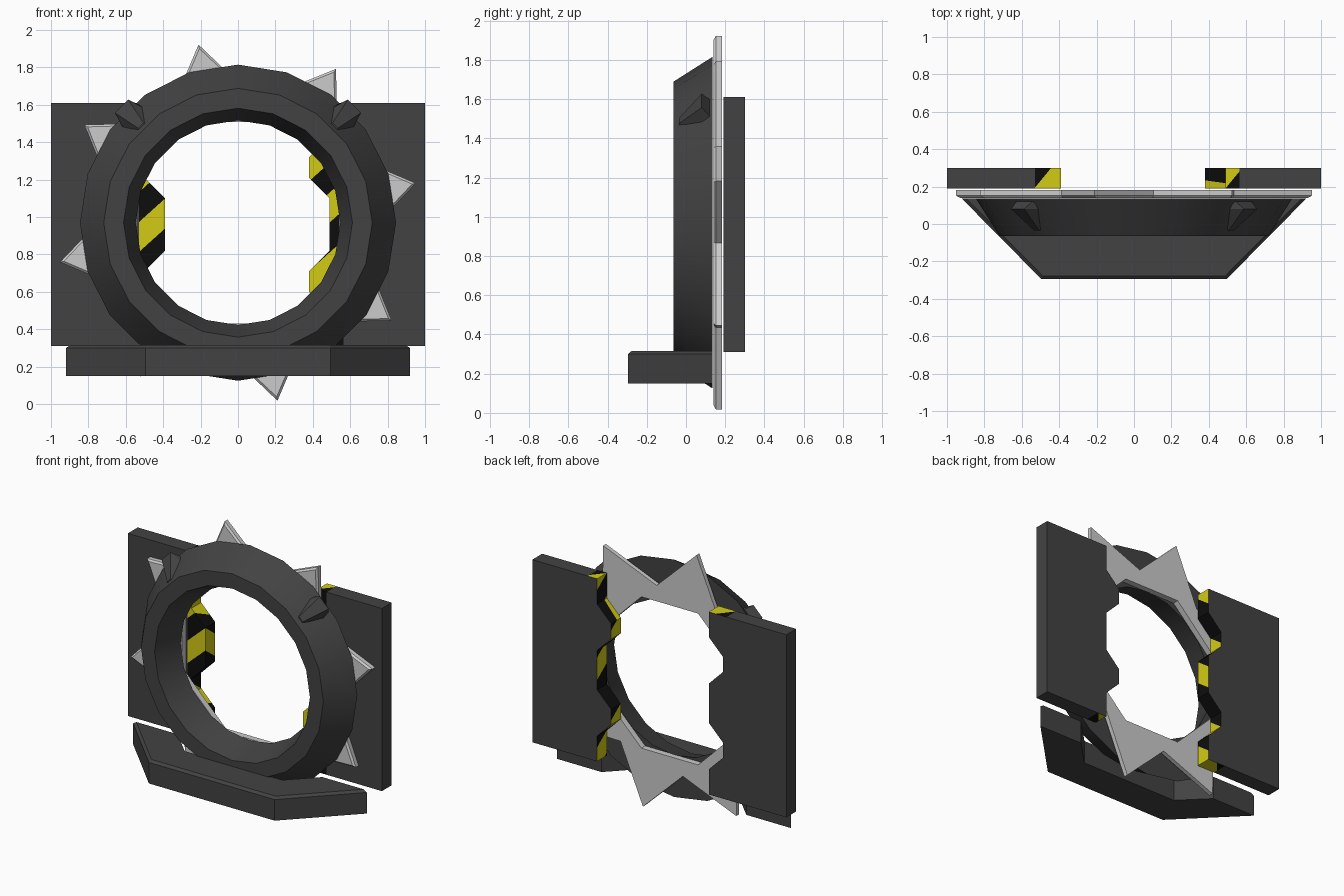
import bpy, bmesh
from math import cos, sin, radians, floor
from mathutils import Vector

if "Cube" in bpy.data.objects:
    bpy.data.objects.remove(bpy.data.objects["Cube"])

CENTRE_Z = 0.97


def material(name, r, g, b):
    m = bpy.data.materials.new(name)
    m.use_nodes = True
    m.diffuse_color = (r, g, b, 1)
    m.node_tree.nodes["Principled BSDF"].inputs["Base Color"].default_value = (r, g, b, 1)
    return m


dark = material("dark grey", 0.055, 0.055, 0.055)
steel = material("light steel", 0.6, 0.6, 0.6)
yellow = material("warning yellow", 0.65, 0.6, 0.008)
black = material("warning black", 0.004, 0.004, 0.004)


def loft(sections, closed=False):
    """Skin a list of equal-length point loops, capped or joined end to start."""
    bm = bmesh.new()
    loops = [[bm.verts.new(p) for p in s] for s in sections]
    pairs = list(zip(loops, loops[1:]))
    if closed:
        pairs.append((loops[-1], loops[0]))
    else:
        bm.faces.new(loops[0])
        bm.faces.new(loops[-1])
    n = len(loops[0])
    for a, b in pairs:
        for i in range(n):
            j = (i + 1) % n
            bm.faces.new((a[i], a[j], b[j], b[i]))
    bmesh.ops.recalc_face_normals(bm, faces=bm.faces)
    return bm


def finish(bm, name, *mats):
    mesh = bpy.data.meshes.new(name)
    bm.to_mesh(mesh)
    bm.free()
    for m in mats:
        mesh.materials.append(m)
    ob = bpy.data.objects.new(name, mesh)
    bpy.context.collection.objects.link(ob)
    return ob


def polar(r, deg, y):
    return (r * cos(radians(deg)), y, CENTRE_Z + r * sin(radians(deg)))


# Round door frame
profile = [(0.845, 0.135), (0.718, -0.065), (0.612, -0.065), (0.547, 0.135)]
ring = finish(loft([[polar(r, 18 * i, y) for i in range(20)] for r, y in profile], True),
              "ring_frame", dark)
bpy.context.view_layer.objects.active = ring
ring.select_set(True)
bpy.ops.object.shade_smooth_by_angle(angle=radians(25))
ring.select_set(False)


# Saw plate with eight teeth and an octagonal hole
def saw_outer(y, inset):
    pts = []
    for k in range(8):
        pts.append(polar(0.975 - 1.8 * inset, 12.5 + 45 * k, y))
        pts.append(polar(0.66 - inset, 36 + 45 * k, y))
    return pts


def saw_hole(y):
    pts = []
    for k in range(8):
        pts.append(polar(0.583, 22.5 + 45 * k, y))
        pts.append(polar(0.539, 45 + 45 * k, y))
    return pts


finish(loft([saw_outer(0.14, 0.012), saw_outer(0.152, 0), saw_outer(0.183, 0),
             saw_hole(0.183), saw_hole(0.14)], True), "saw_plate", steel)


# Wedge studs on the upper shoulders of the frame
def stud_section(side, y, r_low, r_high, half_low, half_high):
    out = Vector((side * 0.7071, 0, 0.7071))
    along = Vector((-side * 0.7071, 0, 0.7071))
    base = Vector((0, y, CENTRE_Z))
    return [base + out * r + along * w for r, w in
            ((r_low, -half_low), (r_low, half_low), (r_high, half_high), (r_high, -half_high))]


for side, label in ((1, "left"), (-1, "right")):
    finish(loft([stud_section(side, 0.12, 0.77, 0.83, 0.09, 0.06),
                 stud_section(side, 0.08, 0.75, 0.88, 0.09, 0.05),
                 stud_section(side, -0.035, 0.69, 0.735, 0.04, 0.02)]),
           label + "_stud", dark)


# U-shaped bumper at the foot, with a chamfered top rim
def bumper_section(z, d):
    half = [(0.495 - 0.4 * d, -0.295 + d), (0.92 - 1.4 * d, 0.135), (0.57, 0.135), (0.385, -0.05)]
    return [(x, y, z) for x, y in half] + [(-x, y, z) for x, y in reversed(half)]


finish(loft([bumper_section(0.15, 0), bumper_section(0.30, 0), bumper_section(0.316, 0.018)]),
       "foot_bumper", dark)

# Sliding panels with interlocking zigzag edges: (height, step towards -x panel or +x panel)
zigzag = [(0.31, 1), (0.49, 1), (0.60, 0), (0.71, 0), (0.82, 1),
          (1.10, 1), (1.21, 0), (1.32, 0), (1.43, 1), (1.61, 1)]
FRONT, BACK, PERIOD = 0.19, 0.30, 0.32
stripe_dir = Vector((-0.9, 0.74, 1))


def panel(name, edge_low, outer, trim, phase):
    sections = []
    for z, step in zigzag:
        e = edge_low + 0.11 * step
        sections.append([(e, FRONT, z), (e, BACK, z), (trim, BACK, z),
                         (outer, BACK, z), (outer, FRONT, z), (trim, FRONT, z)])
    bm = loft(sections)
    bmesh.ops.bisect_plane(bm, geom=bm.verts[:] + bm.edges[:] + bm.faces[:],
                           plane_co=(trim, 0, 0), plane_no=(1, 0, 0))

    def striped():
        return [f for f in bm.faces if f.normal.y < 0.9
                and abs(f.calc_center_median().x) < abs(trim) - 0.001]

    # Cut the trim along every stripe border
    origin = Vector((0, FRONT, 0))
    for k in range(-6, 16):
        faces = striped()
        geom = set(faces)
        for f in faces:
            geom.update(f.edges)
            geom.update(f.verts)
        co = origin + Vector((0, 0, phase + k * PERIOD / 2))
        bmesh.ops.bisect_plane(bm, geom=list(geom), plane_co=co, plane_no=stripe_dir)
    bm.normal_update()
    for f in striped():
        c = (f.calc_center_median() - origin).dot(stripe_dir) - phase
        f.material_index = 1 + floor(c / (PERIOD / 2)) % 2
    finish(bm, name, dark, yellow, black)


panel("right_panel", -0.50, -1, -0.53, 1.29)
panel("left_panel", 0.38, 1, 0.565, 0.21)
